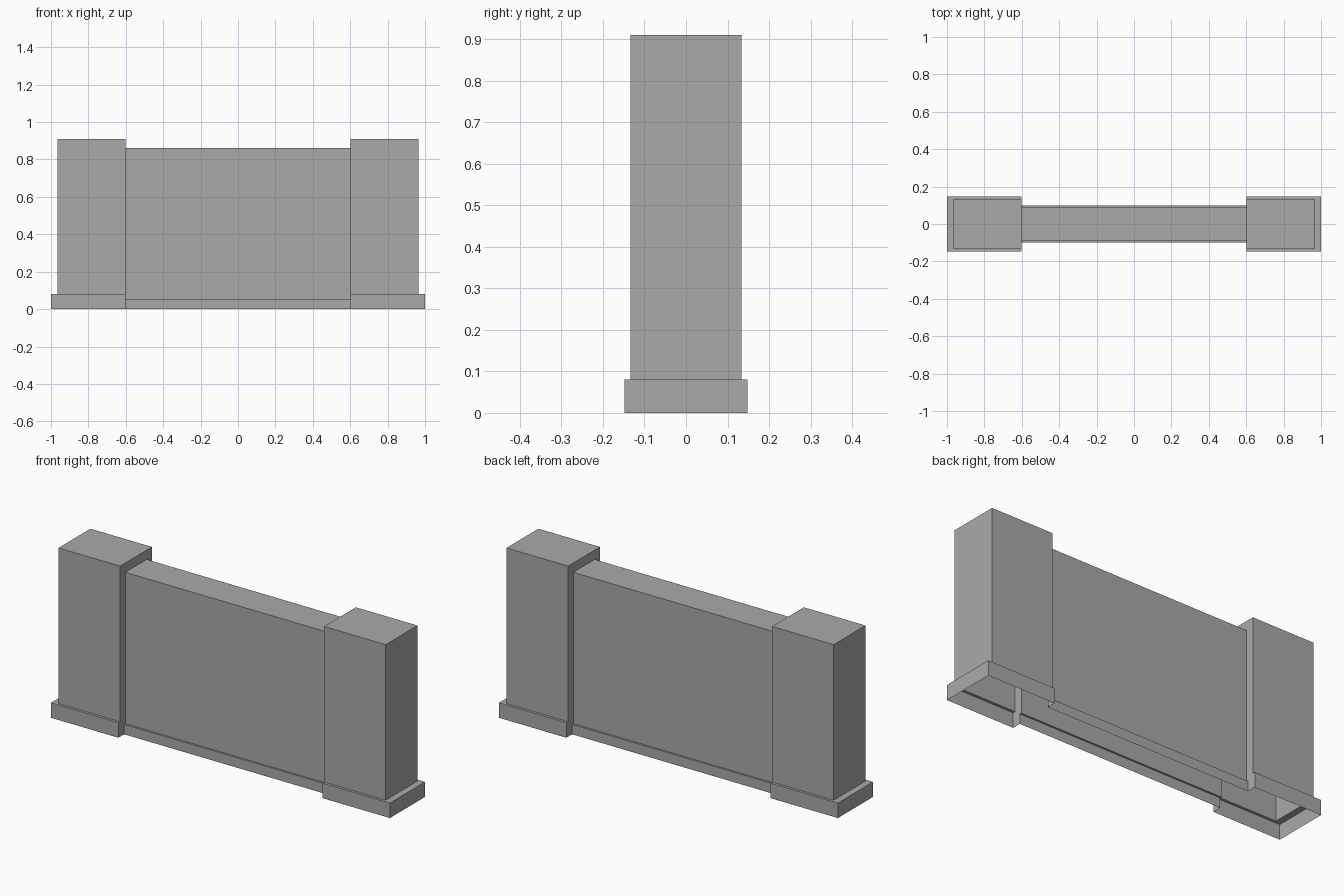
import bpy
import bmesh

cube = bpy.data.objects.get("Cube")
if cube:
    bpy.data.objects.remove(cube, do_unlink=True)

# Single stone grey material
stone = bpy.data.materials.new("stone_grey")
stone.use_nodes = True
grey = (0.4, 0.4, 0.4, 1.0)
stone.diffuse_color = grey
stone.node_tree.nodes["Principled BSDF"].inputs["Base Color"].default_value = grey

JOINT = 0.602      # where the wall meets the pillars
BASE_END = 1.0     # outer end of the plinths
PILLAR_END = 0.965


def stepped_section(plinth_y, plinth_z, body_y, body_z):
    """Open cross-section: up the front, over the top, down the back."""
    front = [(-plinth_y, 0), (-plinth_y, plinth_z), (-body_y, plinth_z), (-body_y, body_z)]
    return front + [(-y, z) for y, z in reversed(front)]


def station(section, plinth_x, body_x):
    """Place a section along x, with the plinth and body at their own ends."""
    return [(body_x if 2 <= i <= 5 else plinth_x, y, z)
            for i, (y, z) in enumerate(section)]


def loft(name, stations, cap=None):
    """Skin stations running towards +x, leaving the underside open."""
    bm = bmesh.new()
    rows = [[bm.verts.new(p) for p in st] for st in stations]
    for a, b in zip(rows, rows[1:]):
        for i in range(len(a) - 1):
            bm.faces.new((a[i], b[i], b[i + 1], a[i + 1]))
    # Stepped end: plinth face, ledge and pillar face
    if cap:
        row = rows[-1] if cap == "left" else rows[0]
        for i in range(3):
            loop = [row[i], row[i + 1], row[6 - i], row[7 - i]]
            bm.faces.new(loop[::-1] if cap == "left" else loop)
    mesh = bpy.data.meshes.new(name)
    bm.to_mesh(mesh)
    bm.free()
    mesh.materials.append(stone)
    obj = bpy.data.objects.new(name, mesh)
    bpy.context.collection.objects.link(obj)
    return obj


pillar = stepped_section(0.148, 0.08, 0.134, 0.91)
wall = stepped_section(0.1, 0.053, 0.09, 0.86)

# Middle wall with its low plinth
loft("wall_panel", [station(wall, s * JOINT, s * JOINT) for s in (-1, 1)])

# End pillars: a shoulder ring around the wall, then the stepped block
for side, s in (("left", 1), ("right", -1)):
    rows = [station(wall, s * JOINT, s * JOINT),
            station(pillar, s * JOINT, s * JOINT),
            station(pillar, s * BASE_END, s * PILLAR_END)]
    loft(side + "_pillar", rows[::s], cap=side)
